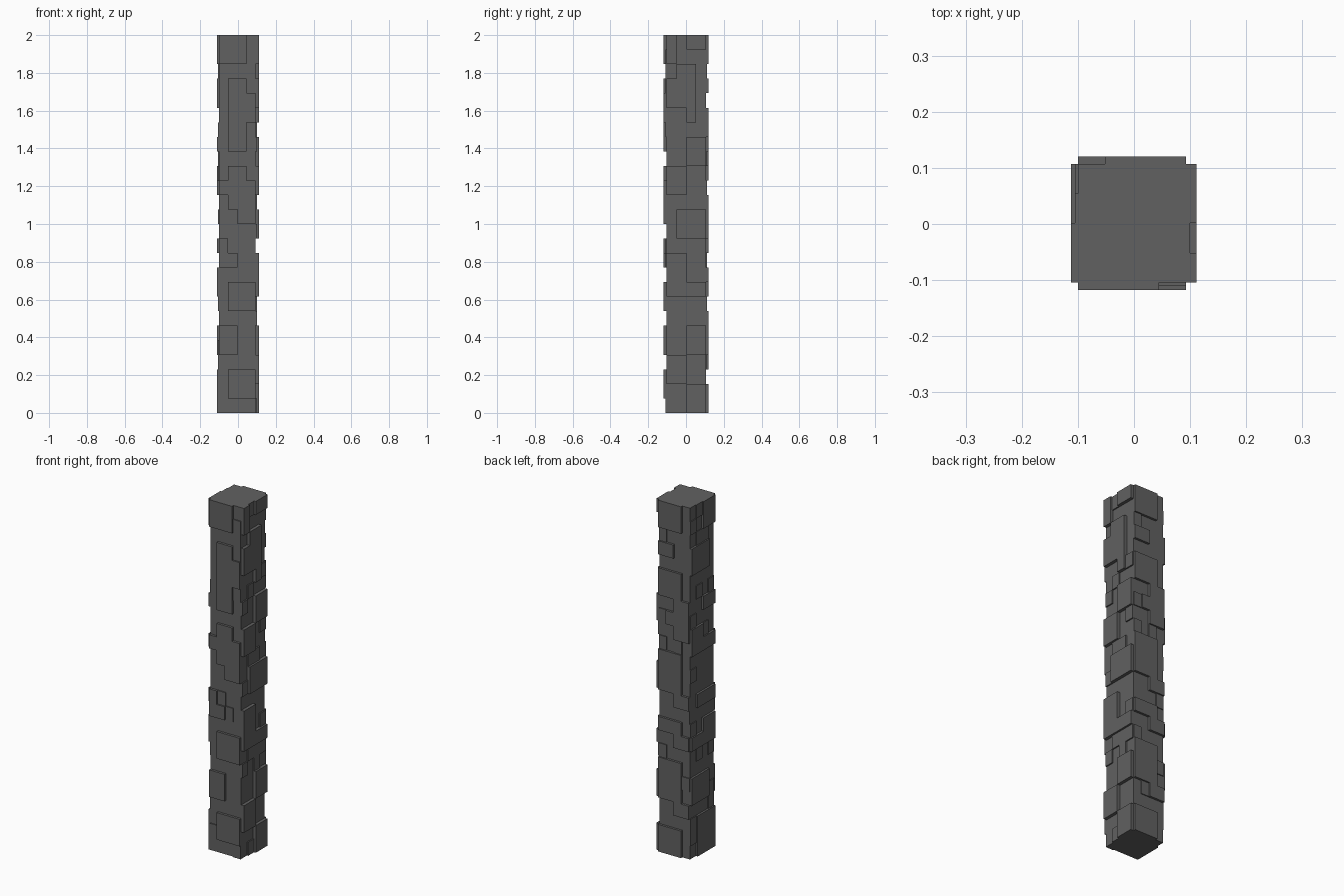
import bpy, bmesh, random
from mathutils import Vector

if "Cube" in bpy.data.objects:
    bpy.data.objects.remove(bpy.data.objects["Cube"])

random.seed(4)
ROWS, COLS, H = 26, 4, 2.0
X0, X1, Y0, Y1 = -0.10, 0.093, -0.104, 0.107   # core of the pillar

# Raised blocks per side: first column, end column, first row, end row
FRONT = [(0, 3, 24, 26), (1, 3, 22, 23), (1, 4, 20, 22), (1, 3, 18, 20), (1, 3, 16, 17),
         (0, 4, 15, 16), (2, 4, 13, 15), (1, 2, 14, 15), (0, 1, 11, 12), (0, 2, 10, 11),
         (1, 4, 7, 9), (0, 2, 4, 6), (1, 4, 1, 3)]
RIGHT = [(2, 4, 25, 26), (0, 1, 24, 26), (1, 3, 23, 24), (0, 3, 21, 23), (2, 3, 20, 21),
         (2, 4, 17, 19), (0, 2, 15, 17), (1, 4, 12, 14), (0, 2, 9, 11), (0, 4, 8, 9),
         (2, 4, 4, 6), (0, 2, 2, 4), (2, 4, 0, 2)]
BACK = [(1, 4, 24, 26), (2, 4, 22, 23), (1, 4, 19, 21), (0, 2, 16, 19), (2, 3, 17, 18),
        (1, 4, 12, 15), (0, 2, 11, 12), (1, 4, 9, 10), (0, 2, 8, 9), (1, 4, 4, 7),
        (0, 2, 3, 4), (1, 4, 0, 2)]
LEFT = [(0, 2, 24, 26), (1, 4, 21, 23), (0, 2, 18, 19), (2, 4, 15, 17), (0, 2, 15, 16),
        (0, 3, 11, 12), (0, 2, 8, 10), (2, 4, 8, 9), (1, 4, 4, 6), (0, 3, 0, 3)]

bm = bmesh.new()


def quad(points):
    bm.faces.new([bm.verts.new(p) for p in points])


def stone_side(origin, along, out, depth, blocks):
    """Relief of square stones on one side, with stepped heights."""
    origin, along, out = Vector(origin), Vector(along), Vector(out)
    height = {}
    # small shallow stones between the big ones
    for r in range(ROWS):
        for c in range(COLS):
            height[c, r] = random.choice((0, 0, 0, 0.4)) * depth
    for c0, c1, r0, r1 in blocks:
        for c in range(c0, c1):
            for r in range(r0, r1):
                height[c, r] = depth

    def p(c, r, h):
        return origin + along * (c / COLS) + Vector((0, 0, H * r / ROWS)) + out * h

    for (c, r), h in height.items():
        quad([p(c, r, h), p(c + 1, r, h), p(c + 1, r + 1, h), p(c, r + 1, h)])
    # step walls between neighbouring stones
    for c in range(-1, COLS):
        for r in range(-1, ROWS):
            h = height.get((c, r), 0)
            right, above = height.get((c + 1, r), 0), height.get((c, r + 1), 0)
            if h != right:
                quad([p(c + 1, r, h), p(c + 1, r, right),
                      p(c + 1, r + 1, right), p(c + 1, r + 1, h)])
            if h != above:
                quad([p(c, r + 1, h), p(c + 1, r + 1, h),
                      p(c + 1, r + 1, above), p(c, r + 1, above)])


W, D = X1 - X0, Y1 - Y0
stone_side((X0, Y0, 0), (W, 0, 0), (0, -1, 0), 0.014, FRONT)
stone_side((X1, Y0, 0), (0, D, 0), (1, 0, 0), 0.018, RIGHT)
stone_side((X0, Y1, 0), (W, 0, 0), (0, 1, 0), 0.013, BACK)
stone_side((X0, Y0, 0), (0, D, 0), (-1, 0, 0), 0.012, LEFT)

# Flat ends
for z in (0, H):
    quad([(X0, Y0, z), (X1, Y0, z), (X1, Y1, z), (X0, Y1, z)])

bmesh.ops.remove_doubles(bm, verts=bm.verts, dist=0.0005)
bmesh.ops.recalc_face_normals(bm, faces=bm.faces)
mesh = bpy.data.meshes.new("stone_pillar")
bm.to_mesh(mesh)
bm.free()
pillar = bpy.data.objects.new("stone_pillar", mesh)
bpy.context.collection.objects.link(pillar)

# Dark grey stone
stone = bpy.data.materials.new("dark_stone")
stone.diffuse_color = (0.12, 0.12, 0.12, 1)
stone.use_nodes = True
stone.node_tree.nodes["Principled BSDF"].inputs["Base Color"].default_value = stone.diffuse_color
mesh.materials.append(stone)
